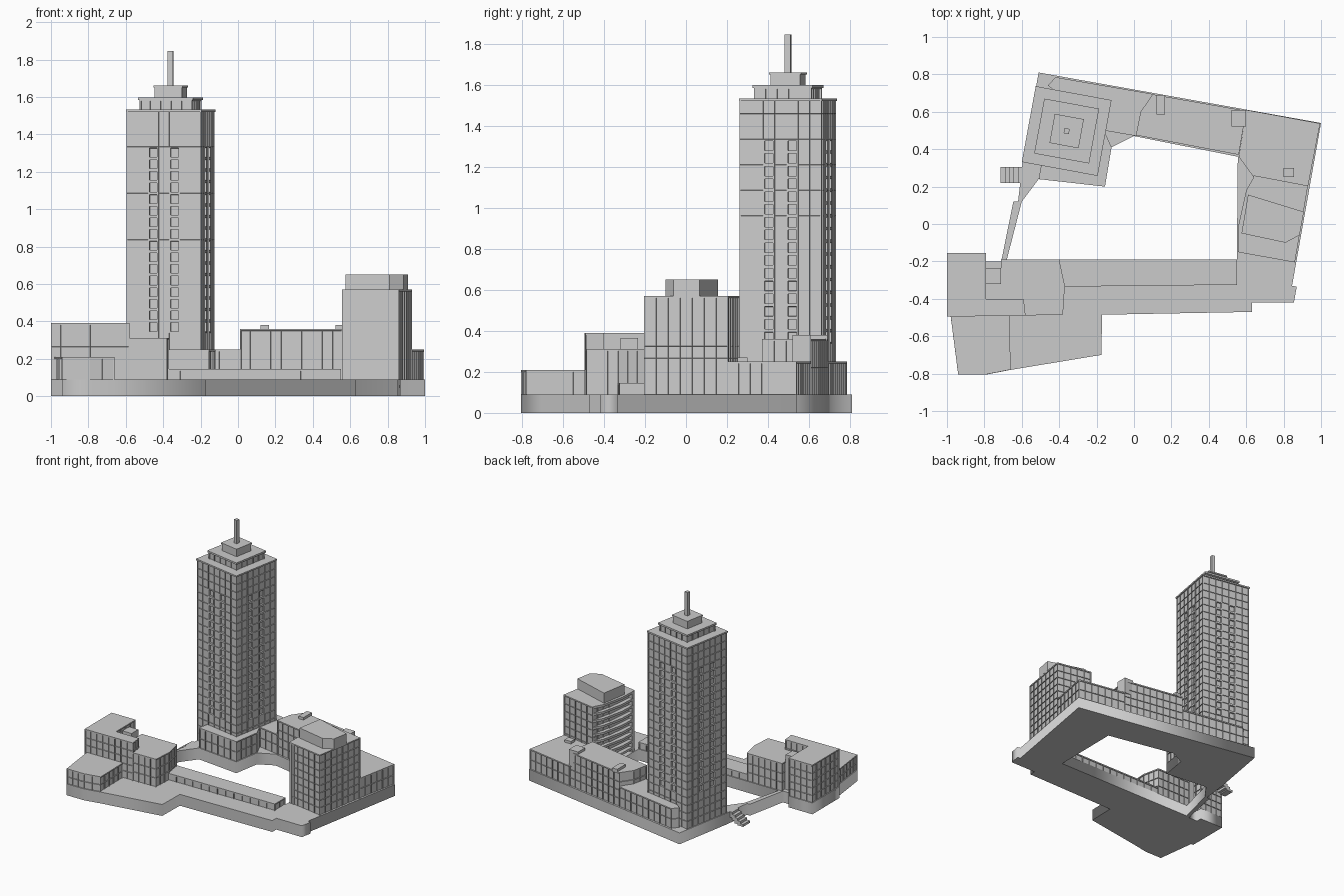
import bpy, bmesh, math
from mathutils import Vector

if "Cube" in bpy.data.objects:
    bpy.data.objects.remove(bpy.data.objects["Cube"])

GROUND = 0.09          # podium height
ROT = math.radians(-10.4)
TOWER = Vector((-0.36, 0.497))


def finish(name, bm):
    me = bpy.data.meshes.new(name)
    bm.to_mesh(me)
    bm.free()
    ob = bpy.data.objects.new(name, me)
    bpy.context.collection.objects.link(ob)
    return ob


def prism(name, pts, z0, z1):
    """Plain extruded outline (counter-clockwise points)."""
    bm = bmesh.new()
    f = bm.faces.new([bm.verts.new((x, y, z0)) for x, y in pts])
    r = bmesh.ops.extrude_face_region(bm, geom=[f])
    top = [v for v in r["geom"] if isinstance(v, bmesh.types.BMVert)]
    bmesh.ops.translate(bm, verts=top, vec=(0, 0, z1 - z0))
    bmesh.ops.recalc_face_normals(bm, faces=bm.faces)
    return finish(name, bm)


def building(name, pts, z1, z0=GROUND, cell=0.056, floor=0.055, border=0.011,
             depth=0.007, blank=(), deep=(), deep_depth=0.014):
    """Extruded outline whose walls carry a grid of recessed windows."""
    bm = bmesh.new()
    bm.faces.new([bm.verts.new((x, y, z1)) for x, y in pts])
    bm.faces.new([bm.verts.new((x, y, z0)) for x, y in reversed(pts)])
    normal, recessed = [], []
    rows = max(1, int((z1 - z0 - 0.008) / floor))
    zs = [z0 + (z1 - z0 - 0.01) * j / rows for j in range(rows + 1)] + [z1]
    for e, (x, y) in enumerate(pts):
        a, b = Vector((x, y)), Vector(pts[(e + 1) % len(pts)])
        n = max(1, round((b - a).length / cell))
        plain = e in blank or (b - a).length < 0.04
        if plain:
            n = 1
        grid = [[bm.verts.new((*a.lerp(b, i / n), z)) for z in zs] for i in range(n + 1)]
        for i in range(n):
            for j in range(rows + 1):
                f = bm.faces.new((grid[i][j], grid[i + 1][j], grid[i + 1][j + 1], grid[i][j + 1]))
                if not plain and j < rows:
                    (recessed if i in deep and 0.3 < zs[j] < 1.3 else normal).append(f)
    for faces, d in ((normal, depth), (recessed, deep_depth)):
        if faces:
            bmesh.ops.inset_individual(bm, faces=faces, thickness=border)
            bmesh.ops.inset_individual(bm, faces=faces, thickness=0.0004, depth=-d)
    bmesh.ops.remove_doubles(bm, verts=bm.verts, dist=0.00005)
    return finish(name, bm)


def rect(x0, x1, y0, y1):
    return [(x0, y0), (x1, y0), (x1, y1), (x0, y1)]


def square(h):
    """Rotated square around the tower axis."""
    c, s = math.cos(ROT), math.sin(ROT)
    return [(TOWER.x + h * (i * c - j * s), TOWER.y + h * (i * s + j * c))
            for i, j in ((-1, -1), (1, -1), (1, 1), (-1, 1))]


# Podium ring with open courtyard
outer = [(-0.94, -0.805), (-0.79, -0.805), (-0.66, -0.78), (-0.175, -0.70), (-0.17, -0.485),
         (0.63, -0.47), (0.63, -0.42), (0.855, -0.42), (0.87, -0.335), (0.845, -0.33),
         (1.0, 0.54), (-0.51, 0.81), (-0.595, 0.33), (-0.62, 0.12), (-0.645, 0.12),
         (-0.71, -0.20), (-0.79, -0.20), (-0.79, -0.155), (-1, -0.155), (-1, -0.495), (-0.98, -0.495)]
court = [(-0.68, -0.19), (0.55, -0.19), (0.555, 0.36), (0.0, 0.47), (-0.12, 0.41),
         (-0.155, 0.20), (-0.51, 0.24), (-0.60, 0.12)]
cu = bpy.data.curves.new("podium", "CURVE")
cu.dimensions, cu.fill_mode, cu.extrude = "2D", "BOTH", GROUND / 2
for loop in (outer, court):
    sp = cu.splines.new("POLY")
    sp.points.add(len(loop) - 1)
    for p, (x, y) in zip(sp.points, loop):
        p.co = (x, y, 0, 1)
    sp.use_cyclic_u = True
podium = bpy.data.objects.new("podium", cu)
podium.location.z = GROUND / 2
bpy.context.collection.objects.link(podium)
bpy.context.view_layer.objects.active = podium
podium.select_set(True)
bpy.ops.object.convert(target="MESH")

# Main tower with stepped crown and mast
building("tower_shaft", square(0.202), 1.53, floor=0.06, deep=(2, 4), depth=0.006)
prism("tower_cornice", square(0.206), 1.52, 1.532)
building("crown_lower", square(0.142), 1.588, 1.53, border=0.009, floor=0.045)
prism("crown_lower_roof", square(0.149), 1.583, 1.597)
prism("crown_upper", square(0.074), 1.597, 1.65)
prism("crown_upper_roof", square(0.079), 1.65, 1.66)
prism("mast", square(0.014), 1.66, 1.845)
building("tower_base", [(-0.51, 0.24), (-0.155, 0.20), (-0.12, 0.41), (-0.16, 0.5), (-0.48, 0.4)],
         0.25, blank=(2, 3))

# Entrance stairs beside the tower
for i in range(5):
    x = -0.715 + i * 0.024
    h = GROUND * (i + 1) / 5
    prism(f"stair_{i + 1}", rect(x, x + 0.026, 0.22, 0.305), max(0, h - 0.045), h)

# Back wings
building("back_wing_low", [(-0.16, 0.5), (0.015, 0.47), (0.10, 0.695), (-0.42, 0.785), (-0.46, 0.74)],
         0.25, blank=(1, 4))
building("back_wing_high", [(0.01, 0.475), (0.56, 0.37), (0.60, 0.605), (0.10, 0.693), (0.035, 0.60)], 0.36)
building("corner_wing", [(0.56, 0.36), (0.64, 0.25), (0.93, 0.20), (0.995, 0.538), (0.60, 0.61)],
         0.25, blank=(0, 1, 4))
for k, (r, z0, z1) in enumerate([((0.12, 0.165, 0.585, 0.69), 0.35, 0.38),
                                 ((0.52, 0.60, 0.52, 0.61), 0.25, 0.38),
                                 ((0.80, 0.855, 0.25, 0.30), 0.25, 0.27)]):
    prism(f"roof_box_{k + 1}", rect(*r), z0, z1)

# Right block with penthouse and balcony slabs
building("right_block", [(0.58, -0.155), (0.86, -0.205), (0.93, 0.205), (0.64, 0.26), (0.605, 0.10)],
         0.57, blank=(3 + 1,))
prism("right_penthouse", [(0.575, -0.05), (0.81, -0.10), (0.885, -0.06), (0.908, 0.065), (0.61, 0.157)],
      0.57, 0.65)
prism("balcony_pier", [(0.555, -0.15), (0.60, -0.158), (0.60, -0.12), (0.557, -0.12)], GROUND, 0.57)
for i in range(9):
    z = 0.112 + i * 0.055
    prism(f"balcony_{i + 1}", [(0.555, -0.13), (0.60, -0.13), (0.64, 0.25), (0.60, 0.18), (0.56, 0.0)],
          z, z + 0.018)

# Front left cluster
building("left_block_tall", [(-1, -0.495), (-0.58, -0.49), (-0.59, -0.40), (-0.79, -0.40),
                             (-0.79, -0.155), (-1, -0.155)], 0.39)
building("left_block_mid", [(-0.58, -0.489), (-0.38, -0.485), (-0.37, -0.33), (-0.40, -0.19),
                            (-0.71, -0.19), (-0.71, -0.235), (-0.79, -0.235), (-0.79, -0.40),
                            (-0.59, -0.40)], 0.312, blank=(5, 6, 7, 8))
prism("left_stair_box", rect(-0.79, -0.71, -0.32, -0.235), 0.31, 0.365)
building("left_block_low", [(-0.94, -0.804), (-0.79, -0.804), (-0.66, -0.779), (-0.665, -0.492),
                            (-0.98, -0.494)], 0.21, blank=(3,))

# Long low bar closing the courtyard
building("front_bar", [(-0.38, -0.335), (0.55, -0.325), (0.55, -0.19), (-0.40, -0.19)],
         0.145, floor=0.045, cell=0.07, border=0.009, blank=(3,))
